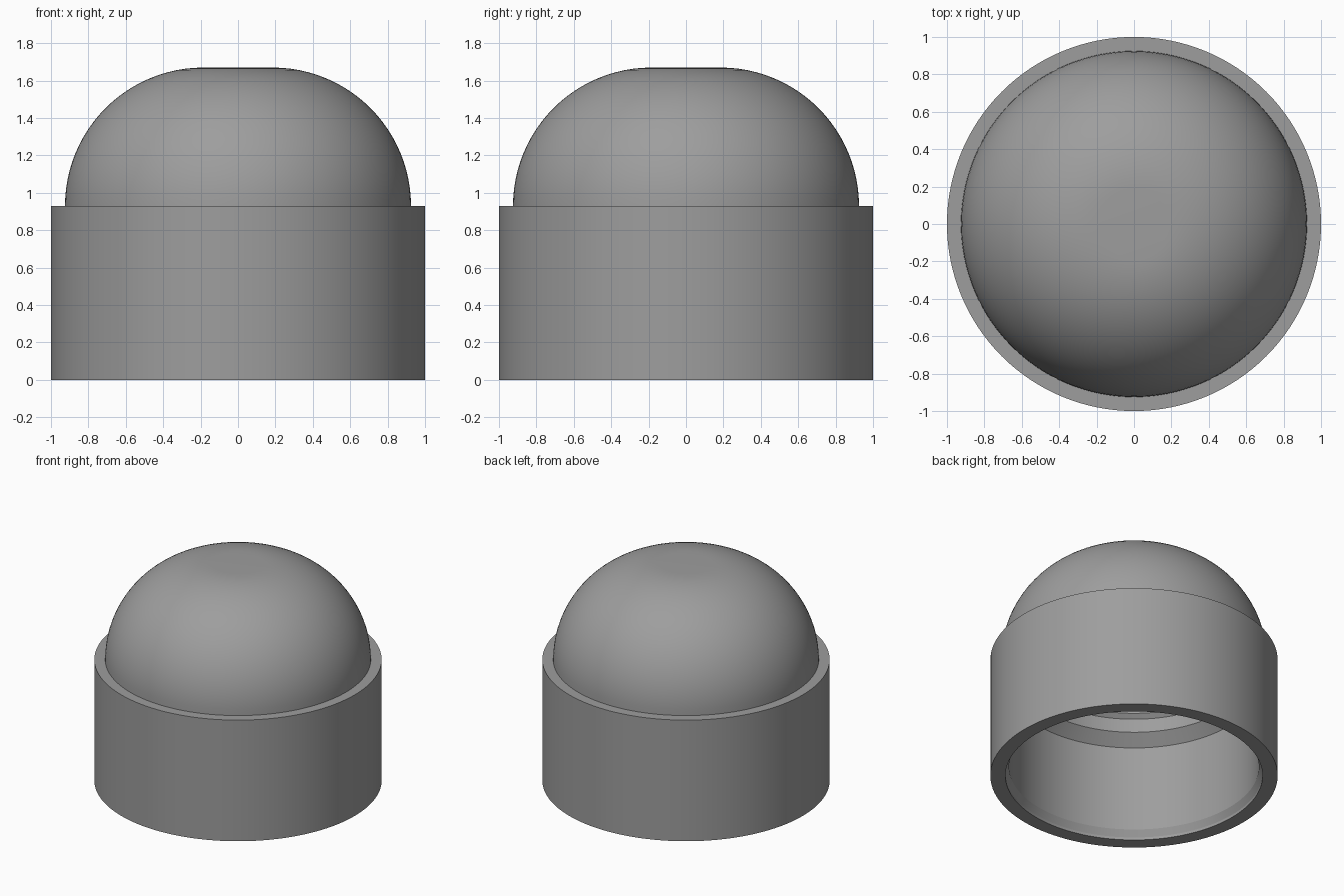
import bpy
import bmesh
import math

if "Cube" in bpy.data.objects:
    bpy.data.objects.remove(bpy.data.objects["Cube"])

SIDES = 128
grey = bpy.data.materials.new("mid grey")
grey.diffuse_color = (0.34, 0.34, 0.34, 1)
grey.use_nodes = True
grey.node_tree.nodes["Principled BSDF"].inputs["Base Color"].default_value = grey.diffuse_color


def arc(cx, cz, radius, steps=24):
    """Quarter arc from the side up to the top."""
    return [(cx + radius * math.cos(math.pi / 2 * i / steps),
             cz + radius * math.sin(math.pi / 2 * i / steps))
            for i in range(steps + 1)]


def lathe(name, profile):
    """Revolve an (r, z) profile around the z axis."""
    bm = bmesh.new()
    verts = [bm.verts.new((r, 0, z)) for r, z in profile]
    edges = [bm.edges.new(pair) for pair in zip(verts, verts[1:])]
    bmesh.ops.spin(bm, geom=verts + edges, cent=(0, 0, 0), axis=(0, 0, 1),
                   angle=2 * math.pi, steps=SIDES, use_duplicate=False)
    bmesh.ops.remove_doubles(bm, verts=bm.verts, dist=1e-4)
    bmesh.ops.recalc_face_normals(bm, faces=bm.faces)
    mesh = bpy.data.meshes.new(name)
    bm.to_mesh(mesh)
    bm.free()
    mesh.materials.append(grey)
    obj = bpy.data.objects.new(name, mesh)
    bpy.context.collection.objects.link(obj)
    bpy.ops.object.select_all(action='DESELECT')
    obj.select_set(True)
    bpy.context.view_layer.objects.active = obj
    bpy.ops.object.shade_smooth_by_angle(angle=math.radians(25))
    return obj


# Inside: lead-in chamfer, wide bore, tapered shoulder, narrow bore, hollow dome
inside = [(0.895, 0), (0.895, 0.02), (0.87, 0.07), (0.87, 0.725),
          (0.79, 0.805), (0.79, 0.91)] + arc(0.185, 0.94, 0.575) + [(0, 1.515)]

# Outside: straight collar, flat ledge, flattened dome
outside = [(1, 0), (1, 0.93)] + arc(0.185, 0.93, 0.74) + [(0, 1.67)]

lathe("domed_cap", inside[::-1] + outside)
